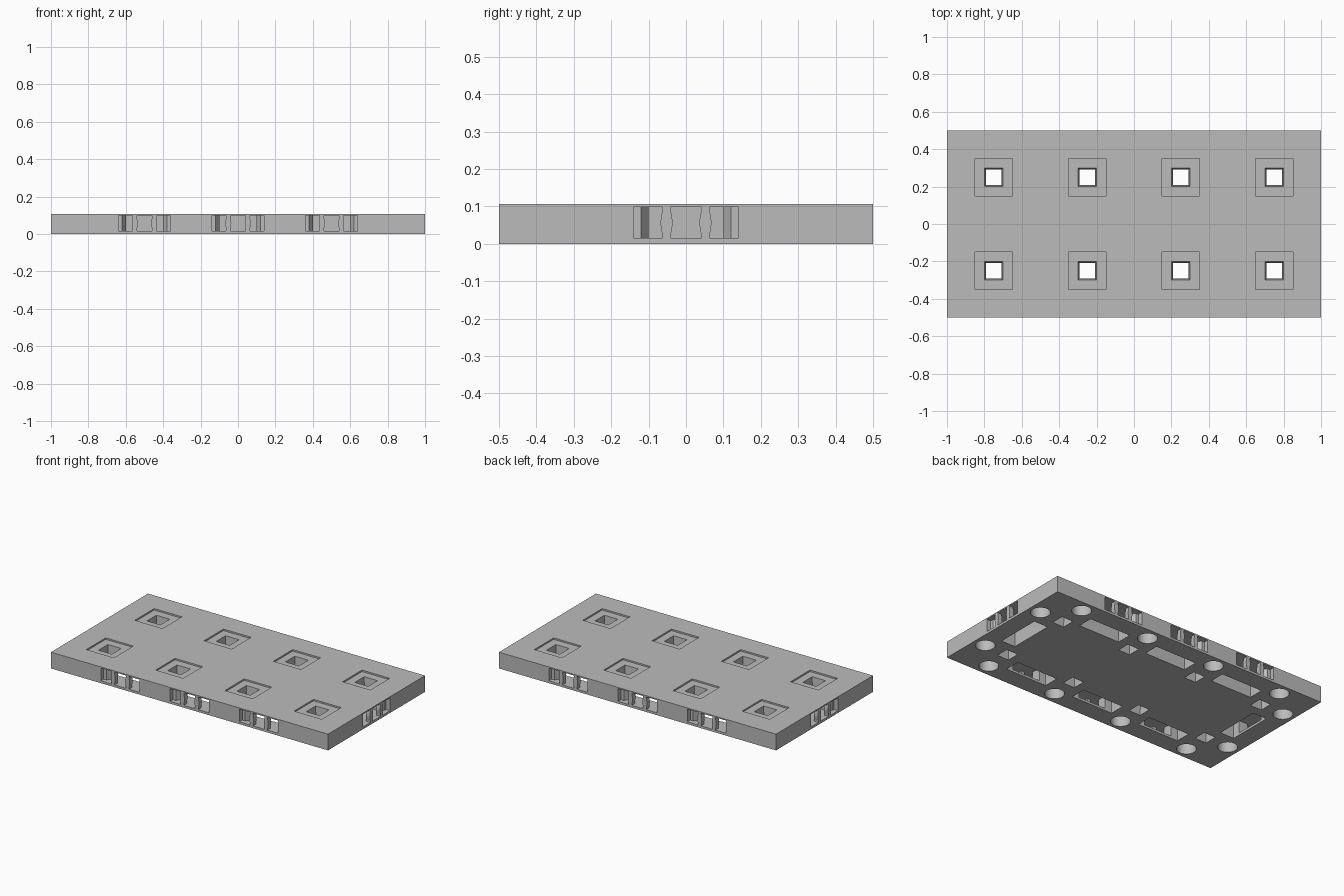
import bpy
import bmesh
from math import pi, cos, sin
from mathutils import Matrix, Vector

cube = bpy.data.objects.get("Cube")
if cube:
    bpy.data.objects.remove(cube, do_unlink=True)

L, W, H = 1.0, 0.5, 0.106      # half length, half width, thickness
FLOOR, ROOF = 0.015, 0.098     # connector passage height range

grey = bpy.data.materials.new("stone_grey")
grey.use_nodes = True
colour = (0.5, 0.5, 0.5, 1)
grey.diffuse_color = colour
grey.node_tree.nodes["Principled BSDF"].inputs["Base Color"].default_value = colour


def loft(bm, lower, upper, matrix=Matrix()):
    """Closed solid between two matching loops of points."""
    a = [bm.verts.new(matrix @ Vector(p)) for p in lower]
    b = [bm.verts.new(matrix @ Vector(p)) for p in upper]
    bm.faces.new(a[::-1])
    bm.faces.new(b)
    n = len(a)
    for i in range(n):
        j = (i + 1) % n
        bm.faces.new((a[i], a[j], b[j], b[i]))


def prism(bm, outline, z0, z1, matrix=Matrix()):
    loft(bm, [(x, y, z0) for x, y in outline], [(x, y, z1) for x, y in outline], matrix)


def rect(hx, y0, y1):
    return [(-hx, y0), (hx, y0), (hx, y1), (-hx, y1)]


def circle(r, n=40):
    return [(r * cos(2 * pi * i / n), r * sin(2 * pi * i / n)) for i in range(n)]


def make_object(name, bm):
    bmesh.ops.recalc_face_normals(bm, faces=bm.faces)
    mesh = bpy.data.meshes.new(name)
    bm.to_mesh(mesh)
    bm.free()
    mesh.materials.append(grey)
    obj = bpy.data.objects.new(name, mesh)
    bpy.context.collection.objects.link(obj)
    return obj


def cut(target, name, bm):
    cutter = make_object(name, bm)
    cutter.hide_render = True
    mod = target.modifiers.new(name, "BOOLEAN")
    mod.operation = "DIFFERENCE"
    mod.solver = "EXACT"
    mod.object = cutter
    bpy.context.view_layer.objects.active = target
    bpy.ops.object.modifier_apply(modifier=mod.name)
    bpy.data.objects.remove(cutter, do_unlink=True)


# Connector frames: origin on the edge of the tile, local +y pointing outward
sockets = []
for x in (-0.5, 0, 0.5):
    sockets.append(Matrix.Translation((x, W, 0)))
    sockets.append(Matrix.Translation((x, -W, 0)) @ Matrix.Rotation(pi, 4, "Z"))
for s in (-1, 1):
    sockets.append(Matrix.Translation((s * L, 0, 0)) @ Matrix.Rotation(-s * pi / 2, 4, "Z"))

peg_spots = [(x, y) for x in (-0.75, -0.25, 0.25, 0.75) for y in (-0.25, 0.25)]

# Tile slab
bm = bmesh.new()
prism(bm, rect(L, -W, W), 0, H)
tile = make_object("tile_slab", bm)

# Shallow square recesses in the top
bm = bmesh.new()
for x, y in peg_spots:
    prism(bm, rect(0.1, -0.1, 0.1), H - 0.01, H + 0.02, Matrix.Translation((x, y, 0)))
cut(tile, "peg_recesses", bm)

# Tapered square holes through the slab
bm = bmesh.new()
for x, y in peg_spots:
    lo, hi = 0.041, 0.049
    loft(bm, [(*p, -0.01) for p in rect(lo, -lo, lo)],
         [(*p, H) for p in rect(hi, -hi, hi)], Matrix.Translation((x, y, 0)))
cut(tile, "peg_holes", bm)

# Round blind holes in the underside
bm = bmesh.new()
round_spots = [(x, s * 0.42) for x in (-0.75, -0.25, 0.25, 0.75) for s in (-1, 1)]
round_spots += [(s * 0.92, y) for s in (-1, 1) for y in (-0.25, 0.25)]
for x, y in round_spots:
    prism(bm, circle(0.058), -0.02, 0.09, Matrix.Translation((x, y, 0)))
cut(tile, "magnet_holes", bm)

# Long slots open to the underside
bm = bmesh.new()
for m in sockets:
    prism(bm, rect(0.148, -0.22, -0.12), -0.02, ROOF, m)
cut(tile, "connector_slots", bm)

# Stepped, narrowing passages from each edge to its slot
half = [(0.14, 0.02), (0.14, -0.03), (0.12, -0.03), (0.1, -0.06), (0.1, -0.14)]
passage = half + [(-x, y) for x, y in reversed(half)]
bm = bmesh.new()
for m in sockets:
    prism(bm, passage, FLOOR, ROOF, m)
cut(tile, "connector_passages", bm)

# Bulging bars that split each edge opening into three windows
bm = bmesh.new()
steps = [i / 8 for i in range(9)]
for m in sockets:
    for s in (-1, 1):
        outline = []
        for side in (-1, 1):
            for t in (steps if side < 0 else steps[::-1]):
                width = 0.011 + 0.005 * sin(pi * t) ** 2
                outline.append((s * 0.052 + side * width, FLOOR + t * (ROOF - FLOOR)))
        loft(bm, [(x, 0, z) for x, z in outline], [(x, -0.03, z) for x, z in outline], m)
make_object("connector_bars", bm)

# Smooth only the round holes; keep all edges crisp
bpy.ops.object.select_all(action="DESELECT")
tile.select_set(True)
bpy.context.view_layer.objects.active = tile
bpy.ops.object.shade_smooth_by_angle(angle=0.4)
